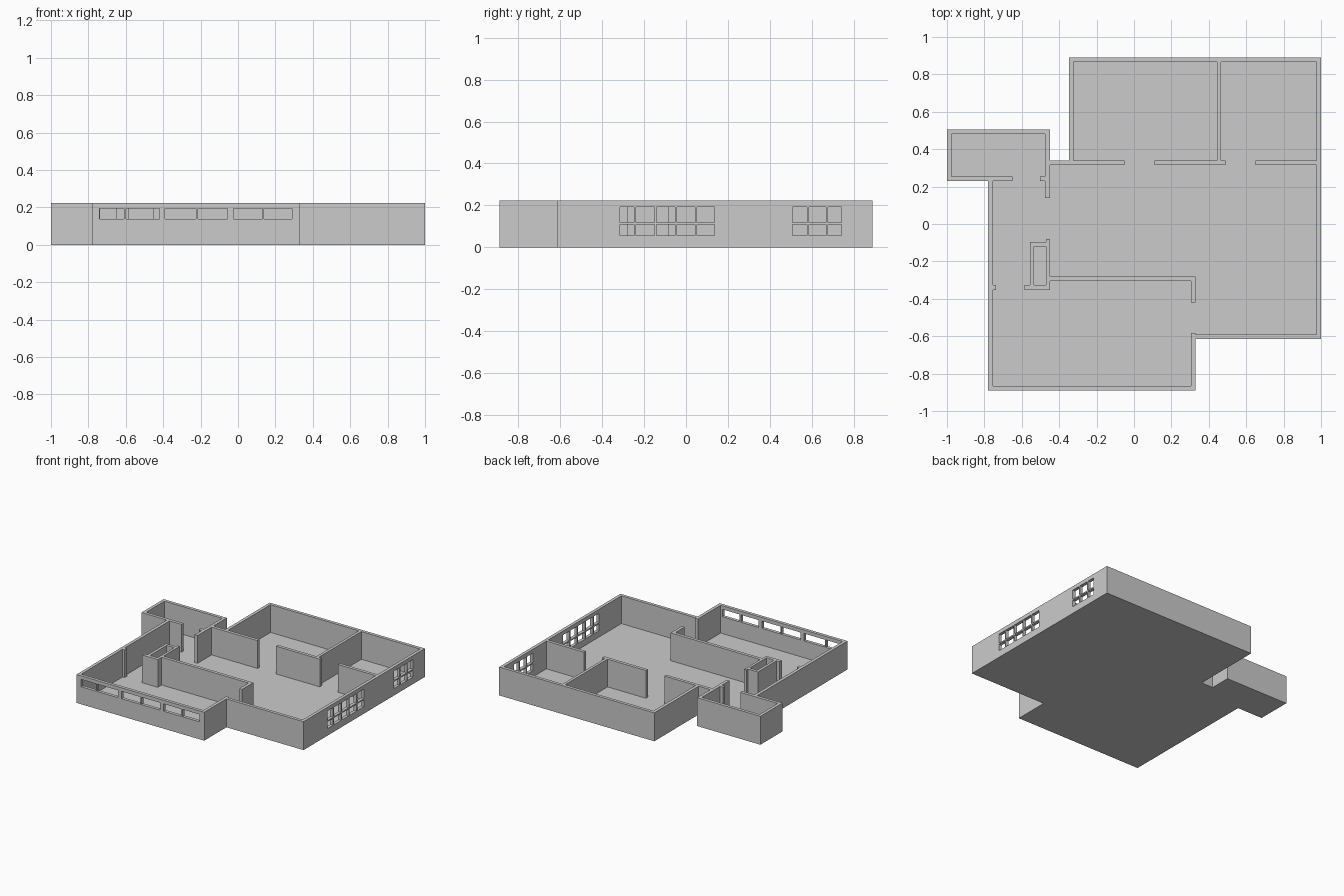
import bpy, bmesh

if "Cube" in bpy.data.objects:
    bpy.data.objects.remove(bpy.data.objects["Cube"])

T = 0.025       # wall thickness
F = 0.005       # floor slab thickness
H = 0.223       # wall top


def finish(name, bm):
    bmesh.ops.recalc_face_normals(bm, faces=bm.faces)
    me = bpy.data.meshes.new(name)
    bm.to_mesh(me)
    bm.free()
    ob = bpy.data.objects.new(name, me)
    bpy.context.collection.objects.link(ob)
    return ob


def prism(name, pts, z0=F, z1=H):
    """Extrude a plan polygon upwards."""
    bm = bmesh.new()
    face = bm.faces.new([bm.verts.new((x, y, z0)) for x, y in pts])
    up = bmesh.ops.extrude_face_region(bm, geom=[face], use_keep_orig=True)
    for v in up["geom"]:
        if isinstance(v, bmesh.types.BMVert):
            v.co.z = z1
    return finish(name, bm)


def rect(x0, x1, y0, y1):
    return [(x0, y0), (x1, y0), (x1, y1), (x0, y1)]


def inset(pts, d):
    """Inset a clockwise, right-angled outline by d."""
    out, n = [], len(pts)
    for i, (x, y) in enumerate(pts):
        for a, b in ((pts[i - 1], (x, y)), ((x, y), pts[(i + 1) % n])):
            dx, dy = b[0] - a[0], b[1] - a[1]
            if abs(dx) > abs(dy):
                iy = y - d if dx > 0 else y + d
            else:
                ix = x + d if dy > 0 else x - d
        out.append((ix, iy))
    return out


outline = [(-.348, .89), (1, .89), (1, -.615), (.33, -.615), (.33, -.89), (-.78, -.89),
           (-.78, .23), (-1, .23), (-1, .505), (-.45, .505), (-.45, .34), (-.348, .34)]

# Floor slab
prism("floor", outline, 0, F)

# Outer wall ring
bm = bmesh.new()
loops = [[bm.verts.new((x, y, z)) for x, y in pts]
         for pts, z in ((outline, F), (outline, H), (inset(outline, T), H), (inset(outline, T), F))]
n = len(outline)
for k in range(4):
    a, b = loops[k], loops[(k + 1) % 4]
    for i in range(n):
        j = (i + 1) % n
        bm.faces.new((a[i], a[j], b[j], b[i]))
outer = finish("outer_wall", bm)

# Window panes, collected as one hidden cutter
M = 0.005       # half width of a glazing bar
cut = bmesh.new()


def panes(edges, rows, front):
    for u0, u1 in zip(edges, edges[1:]):
        for w0, w1 in zip(rows, rows[1:]):
            a = u0 + (M if u0 != edges[0] else 0)
            b = u1 - (M if u1 != edges[-1] else 0)
            c = w0 + (M if w0 != rows[0] else 0)
            d = w1 - (M if w1 != rows[-1] else 0)
            g = bmesh.ops.create_cube(cut, size=1)["verts"]
            for v in g:
                u = a if v.co.x < 0 else b
                w = c if v.co.z < 0 else d
                s = v.co.y * 0.06
                v.co = (u, -.8775 + s, w) if front else (.9875 + s, u, w)


for edges in ((-.74, -.605, -.42), (-.39, -.22, -.055), (-.025, .135, .29)):
    panes(edges, (.137, .195), True)
panes((-.315, -.243, -.145, -.048, .048, .135), (.055, .113, .192), False)
panes((.508, .583, .673, .742), (.055, .113, .192), False)
cutter = finish("window_cutter", cut)
cutter.hide_render = True
cutter.hide_set(True)
mod = outer.modifiers.new("windows", 'BOOLEAN')
mod.operation = 'DIFFERENCE'
mod.solver = 'EXACT'
mod.object = cutter

# Partition walls of the back rooms
prism("back_partition_left", rect(-.323, -.05, .315, .34))
prism("back_partition_middle", [(.11, .315), (.49, .315), (.49, .34), (.466, .34), (.466, .865),
                                (.444, .865), (.444, .34), (.11, .34)])
prism("back_partition_right", rect(.65, .975, .315, .34))

# Side room partition with its doorway
prism("side_room_partition", rect(-.755, -.65, .23, .255))
prism("side_room_hall_wall", [(-.475, .14), (-.45, .14), (-.45, .315), (-.475, .315),
                              (-.475, .255), (-.502, .255), (-.502, .23), (-.475, .23)])

# Closet shaft: four walls around a narrow void
prism("closet_left_wall", rect(-.557, -.535, -.327, -.097))
prism("closet_back_wall", rect(-.535, -.47, -.12, -.097))
prism("closet_front_wall", rect(-.585, -.45, -.353, -.327))
prism("closet_right_wall", rect(-.47, -.45, -.327, -.08))

# Front room partition and door stubs
prism("front_partition", [(-.45, -.305), (.305, -.305), (.305, -.42), (.33, -.42),
                          (.33, -.28), (-.45, -.28)])
prism("front_door_stub", rect(.305, .33, -.59, -.582))
prism("left_door_stub", rect(-.755, -.737, -.353, -.327))
